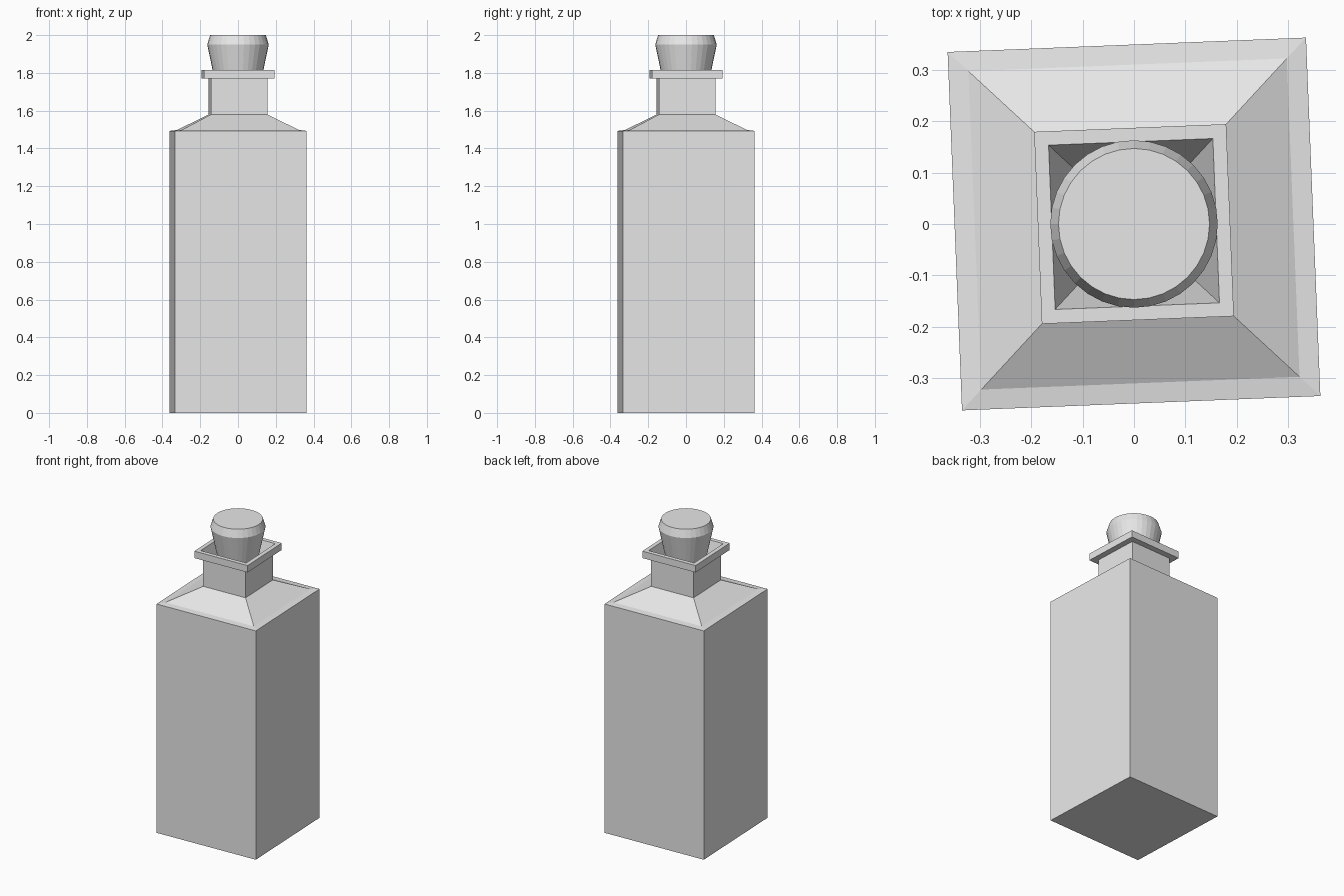
import bpy
import bmesh
from math import cos, sin, pi, radians

cube = bpy.data.objects.get("Cube")
if cube:
    bpy.data.objects.remove(cube, do_unlink=True)

grey = bpy.data.materials.new("plain_grey")
grey.use_nodes = True
colour = (0.8, 0.8, 0.8, 1)
grey.diffuse_color = colour
grey.node_tree.nodes["Principled BSDF"].inputs["Base Color"].default_value = colour


def lathe(name, profile, sides, start):
    """Stack regular rings of (radius, height) and cap both ends."""
    bm = bmesh.new()
    rings = []
    for r, z in profile:
        angles = [start + 2 * pi * i / sides for i in range(sides)]
        rings.append([bm.verts.new((r * cos(a), r * sin(a), z)) for a in angles])
    for low, high in zip(rings, rings[1:]):
        for i in range(sides):
            j = (i + 1) % sides
            bm.faces.new((low[i], low[j], high[j], high[i]))
    bm.faces.new(rings[0][::-1])
    bm.faces.new(rings[-1])
    bmesh.ops.recalc_face_normals(bm, faces=bm.faces)
    mesh = bpy.data.meshes.new(name)
    bm.to_mesh(mesh)
    bm.free()
    mesh.materials.append(grey)
    obj = bpy.data.objects.new(name, mesh)
    bpy.context.collection.objects.link(obj)
    return obj


# Square bottle: body, shoulder, neck, lip and tapered mouth (half widths)
bottle_profile = [
    (0.349, 0), (0.349, 1.493), (0.31, 1.498),
    (0.149, 1.58), (0.149, 1.77),
    (0.187, 1.77), (0.187, 1.815),
    (0.16, 1.815), (0.105, 1.62),
]
corner = 2 ** 0.5
lathe("bottle", [(h * corner, z) for h, z in bottle_profile], 4, radians(47.3))

# Round stopper, tapered into the mouth with a chamfered top
lathe("stopper", [(0.095, 1.63), (0.163, 1.95), (0.147, 2.0)], 32, 0)
